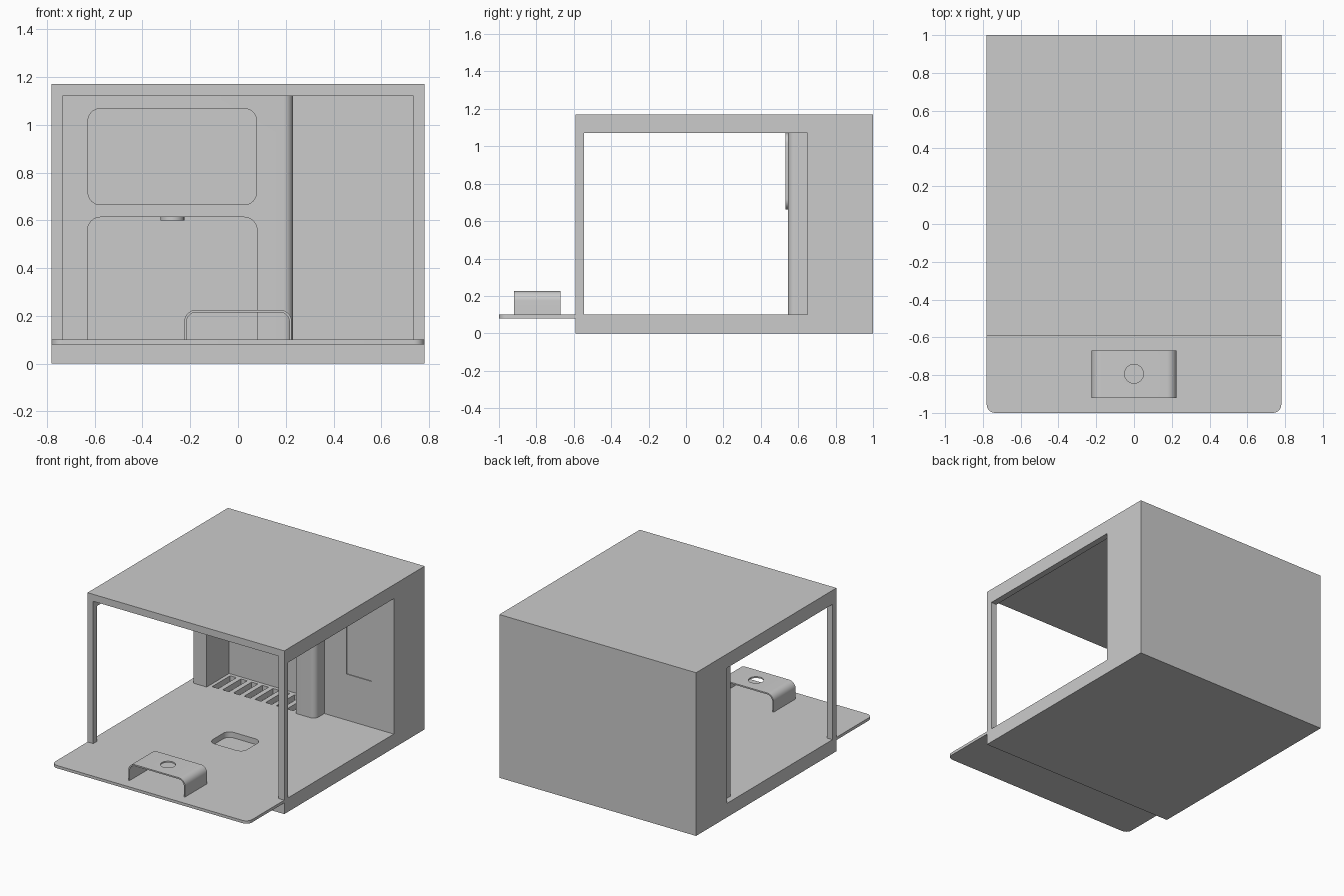
import bpy, bmesh, math
from mathutils import Vector

old = bpy.data.objects.get("Cube")
if old:
    bpy.data.objects.remove(old, do_unlink=True)

grey = bpy.data.materials.new("light_grey")
grey.use_nodes = True
grey.diffuse_color = (0.6, 0.6, 0.6, 1)
grey.node_tree.nodes["Principled BSDF"].inputs["Base Color"].default_value = (0.6, 0.6, 0.6, 1)

# Maps a profile point (a, b) and a depth d to space, by extrusion axis
PLANES = {"z": lambda a, b, d: (a, b, d), "y": lambda a, b, d: (a, d, b)}


def prism(name, points, axis, start, end):
    """Extrude a closed profile along an axis."""
    bm = bmesh.new()
    place = PLANES[axis]
    face = bm.faces.new([bm.verts.new(place(a, b, start)) for a, b in points])
    grown = bmesh.ops.extrude_face_region(bm, geom=[face])["geom"]
    shift = Vector(place(0, 0, end - start))
    bmesh.ops.translate(bm, vec=shift, verts=[g for g in grown if isinstance(g, bmesh.types.BMVert)])
    bmesh.ops.recalc_face_normals(bm, faces=bm.faces)
    mesh = bpy.data.meshes.new(name)
    bm.to_mesh(mesh)
    bm.free()
    mesh.materials.append(grey)
    obj = bpy.data.objects.new(name, mesh)
    bpy.context.collection.objects.link(obj)
    return obj


def arc(cx, cy, r, a0, a1, n=8):
    return [(cx + r * math.cos(math.radians(a0 + (a1 - a0) * i / n)),
             cy + r * math.sin(math.radians(a0 + (a1 - a0) * i / n))) for i in range(n + 1)]


def rect(x0, x1, y0, y1, low=0, high=0):
    """Rectangle with separate radii for its low and high corners."""
    pts = []
    for cx, cy, r, a in ((x0 + low, y0 + low, low, 180), (x1 - low, y0 + low, low, 270),
                         (x1 - high, y1 - high, high, 0), (x0 + high, y1 - high, high, 90)):
        pts += arc(cx, cy, r, a, a + 90) if r else [(cx, cy)]
    return pts


def cut(obj, *tools):
    for tool in tools:
        mod = obj.modifiers.new("cut", "BOOLEAN")
        mod.operation, mod.solver, mod.object = "DIFFERENCE", "EXACT", tool
        tool.hide_render = True
        bpy.context.view_layer.objects.active = obj
        bpy.ops.object.modifier_apply(modifier=mod.name)
        bpy.data.objects.remove(tool, do_unlink=True)


# Cabin shell, hollowed around a rounded dispenser block at the back
W, IN, FRONT, WALL, BLOCK = 0.78, 0.735, -0.59, 0.65, 0.545
FLOOR = 0.10
shell = prism("cabin_shell", rect(-W, W, FRONT, 1), "z", 0, 1.17)
room = [(-IN, -0.8), (IN, -0.8), (IN, WALL), (0.23, WALL)]
room += arc(0.19, BLOCK + 0.04, 0.04, 0, -90) + [(-IN, BLOCK)]
cut(shell, prism("room_cutter", room, "z", FLOOR, 1.12))

# Side openings
for x0, x1 in ((-0.9, -IN), (0.7, 0.9)):
    cut(shell, prism("side_cutter", rect(x0, x1, -0.545, WALL), "z", FLOOR, 1.07))

# Dispensing niche, floor recess and shallow wall panel
cut(shell,
    prism("niche_cutter", rect(-0.63, 0.08, FLOOR, 0.613, 0, 0.055), "y", 0.5, 0.8),
    prism("recess_cutter", rect(-0.135, 0.135, -0.14, 0.075, 0.05, 0.05), "z", 0.06, 0.2),
    prism("panel_cutter", rect(0.405, 0.605, 0.43, 0.80), "y", 0.6, WALL + 0.006))

# Drip grate slots
for i in range(8):
    x = -0.605 + i * 0.085
    cut(shell, prism("slot_cutter", rect(x, x + 0.05, 0.57, 0.775), "z", 0.06, 0.2))

# Raised upper panel with two shallow insets
upper = prism("upper_panel", rect(-0.63, 0.08, 0.663, 1.07, 0.055, 0.055), "y", 0.533, BLOCK + 0.003)
for z0, z1 in ((0.72, 0.85), (0.88, 0.95)):
    cut(upper, prism("inset_cutter", rect(-0.36, -0.20, z0, z1), "y", 0.5, 0.538))

# Spout at the top of the niche
spout = prism("spout", arc(-0.275, 0.66, 0.05, 0, 345, 23), "z", 0.60, 0.62)

# Front shelf
shelf = prism("front_shelf", rect(-W, W, -1, FRONT, 0.045, 0), "z", 0.08, FLOOR)

# Arched holder with a round hole
R, T, TOP = 0.05, 0.01, 0.225
H = 0.225
outer = [(H, FLOOR)] + arc(H - R, TOP - R, R, 0, 90) + arc(R - H, TOP - R, R, 90, 180) + [(-H, FLOOR)]
inner = [(H - T, FLOOR)] + arc(H - R, TOP - R, R - T, 0, 90)
inner += arc(R - H, TOP - R, R - T, 90, 180) + [(T - H, FLOOR)]
holder = prism("cup_holder", outer + inner[::-1], "y", -0.92, -0.67)
cut(holder, prism("hole_cutter", arc(0, -0.793, 0.05, 0, 348.75, 31), "z", 0.18, 0.3))

# Smooth rounded parts, keep edges sharp
bpy.ops.object.select_all(action="DESELECT")
for obj in (shell, upper, spout, shelf, holder):
    obj.select_set(True)
bpy.context.view_layer.objects.active = shell
bpy.ops.object.shade_smooth_by_angle(angle=math.radians(30))
